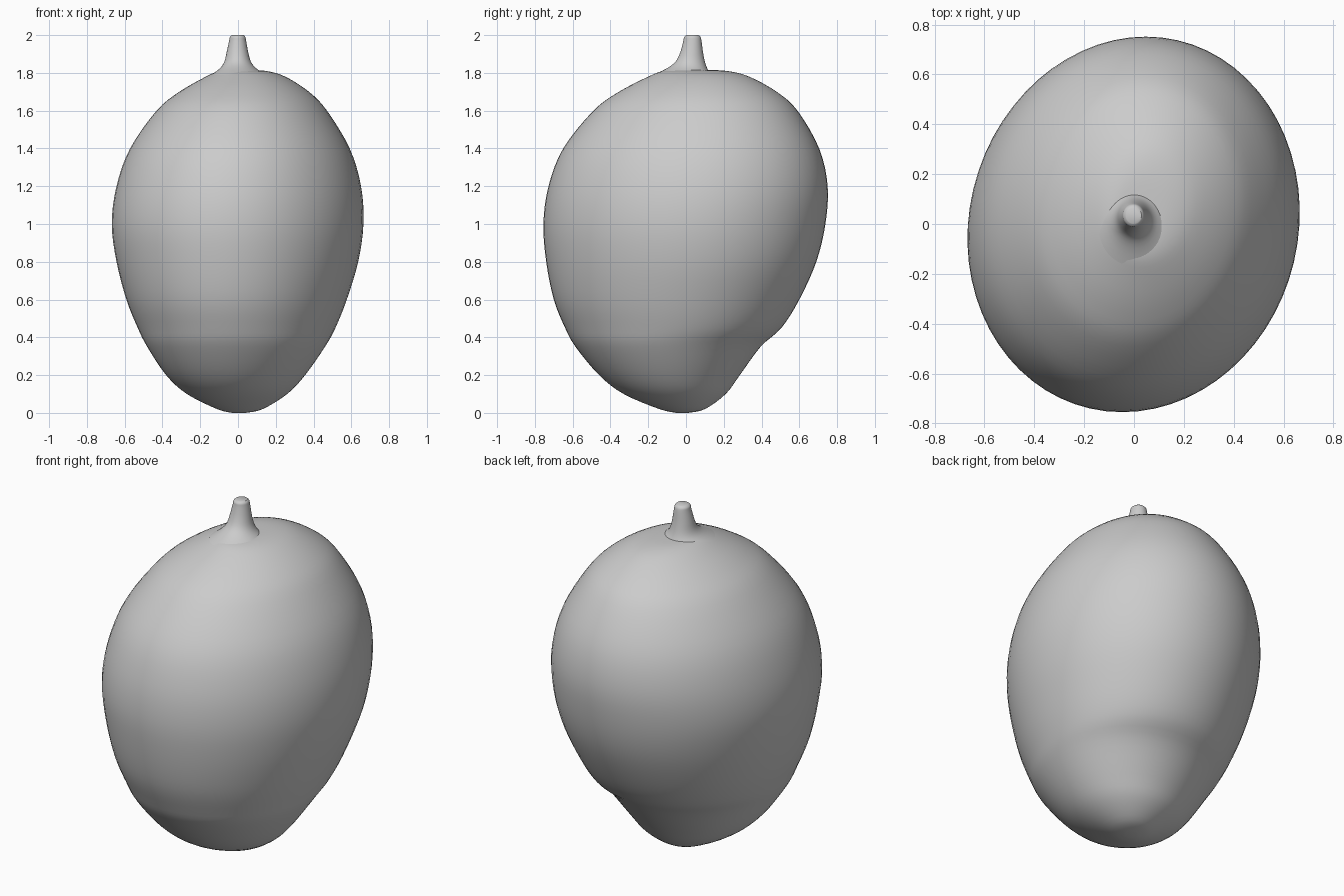
import bpy, bmesh, math

if "Cube" in bpy.data.objects:
    bpy.data.objects.remove(bpy.data.objects["Cube"])

SIDES = 64


def spline(rows, steps):
    """Catmull-Rom interpolation through the section rows."""
    out = []
    for i in range(len(rows) - 1):
        a, b = rows[max(i - 1, 0)], rows[i]
        c, d = rows[i + 1], rows[min(i + 2, len(rows) - 1)]
        for s in range(steps):
            t = s / steps
            out.append([0.5 * (2 * q + (r - p) * t + (2 * p - 5 * q + 4 * r - u) * t * t
                               + (3 * q - p - 3 * r + u) * t ** 3)
                        for p, q, r, u in zip(a, b, c, d)])
    return out + [list(rows[-1])]


def loft(name, rows, steps, skew=0.0):
    """Skin oval rings given as (z, left, right, front, back)."""
    bm = bmesh.new()
    rings = []
    for z, x0, x1, y0, y1 in spline(rows, steps):
        cx, cy, rx, ry = (x0 + x1) / 2, (y0 + y1) / 2, (x1 - x0) / 2, (y1 - y0) / 2
        ring = []
        for k in range(SIDES):
            a = 2 * math.pi * k / SIDES
            dy = ry * math.sin(a)
            ring.append(bm.verts.new((cx + rx * math.cos(a) + skew * dy, cy + dy, max(z, 0))))
        rings.append(ring)
    for lo, hi in zip(rings, rings[1:]):
        for k in range(SIDES):
            n = (k + 1) % SIDES
            bm.faces.new((lo[k], lo[n], hi[n], hi[k]))
    bm.faces.new(rings[0][::-1])
    bm.faces.new(rings[-1])
    me = bpy.data.meshes.new(name)
    bm.to_mesh(me)
    bm.free()
    ob = bpy.data.objects.new(name, me)
    bpy.context.collection.objects.link(ob)
    bpy.context.view_layer.objects.active = ob
    ob.select_set(True)
    bpy.ops.object.shade_smooth_by_angle(angle=math.radians(40))
    ob.select_set(False)
    return ob


# Fruit body: bulging back with a hollow above the lower tip
loft("fruit_body", [
    (0.00, -0.03, 0.04, -0.05, 0.01),
    (0.02, -0.11, 0.13, -0.14, 0.10),
    (0.10, -0.27, 0.26, -0.33, 0.21),
    (0.20, -0.38, 0.355, -0.46, 0.285),
    (0.35, -0.48, 0.46, -0.585, 0.395),
    (0.45, -0.53, 0.515, -0.64, 0.505),
    (0.60, -0.59, 0.575, -0.70, 0.60),
    (0.80, -0.642, 0.635, -0.74, 0.69),
    (1.00, -0.667, 0.663, -0.755, 0.738),
    (1.20, -0.642, 0.65, -0.728, 0.75),
    (1.40, -0.57, 0.59, -0.65, 0.705),
    (1.60, -0.43, 0.47, -0.49, 0.59),
    (1.70, -0.31, 0.375, -0.355, 0.48),
    (1.78, -0.17, 0.25, -0.20, 0.335),
    (1.81, -0.10, 0.15, -0.12, 0.22),
    (1.816, -0.05, 0.05, -0.03, 0.10),
], 4, skew=0.06)

# Stem: flared foot, narrow rounded tip
loft("stem", [
    (1.79, -0.14, 0.15, -0.17, 0.13),
    (1.825, -0.095, 0.095, -0.10, 0.112),
    (1.86, -0.072, 0.068, -0.055, 0.10),
    (1.91, -0.06, 0.054, -0.03, 0.09),
    (1.97, -0.047, 0.043, -0.014, 0.082),
    (1.99, -0.043, 0.039, -0.010, 0.077),
    (2.00, -0.032, 0.030, 0.002, 0.066),
], 3)
